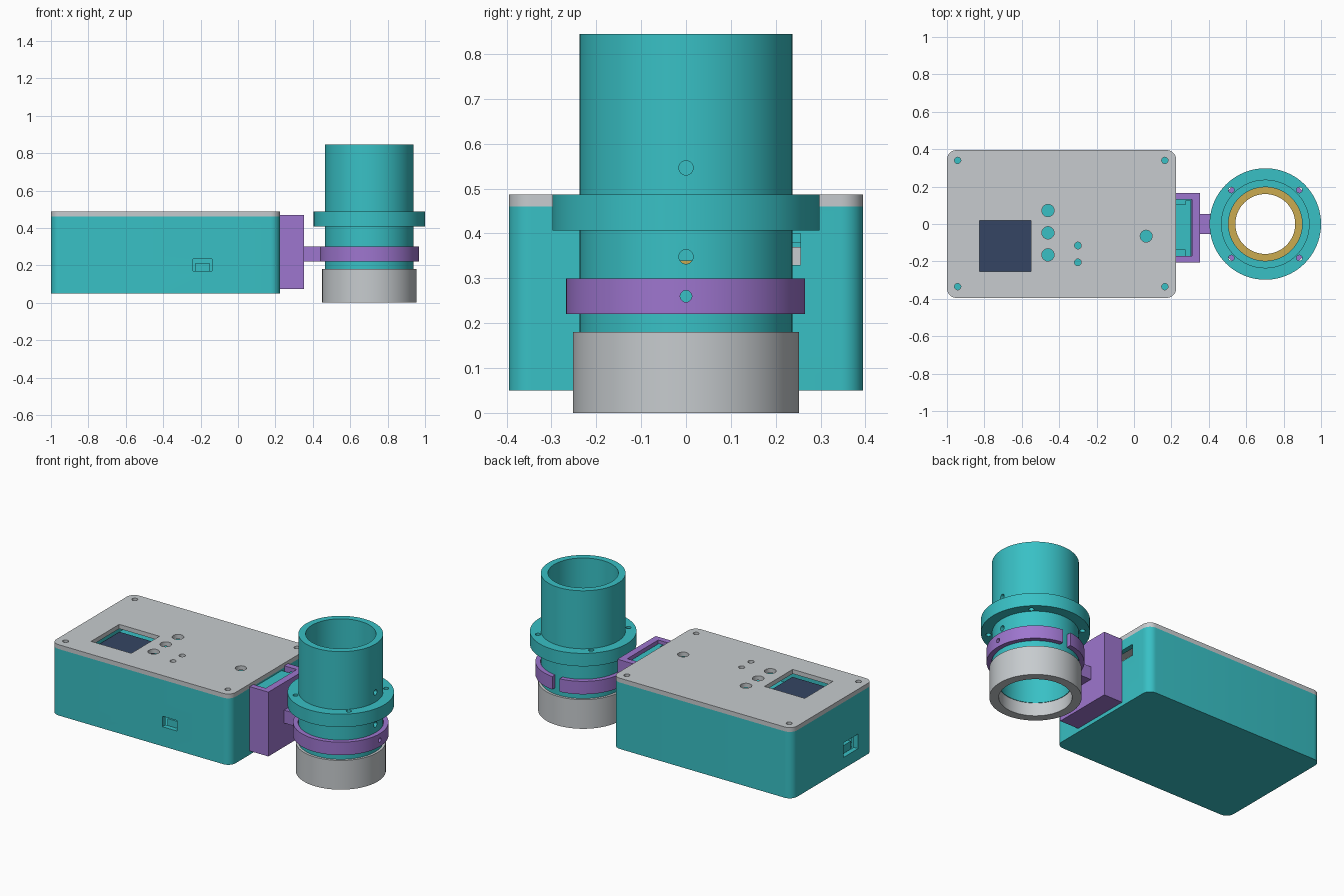
import bpy, bmesh, math
from mathutils import Matrix, Vector

cube = bpy.data.objects.get("Cube")
if cube:
    bpy.data.objects.remove(cube, do_unlink=True)


def material(name, rgb):
    mat = bpy.data.materials.new(name)
    mat.use_nodes = True
    mat.diffuse_color = (*rgb, 1)
    mat.node_tree.nodes["Principled BSDF"].inputs["Base Color"].default_value = (*rgb, 1)
    return mat


TEAL = material("teal plastic", (.04, .53, .56))
GREY = material("light grey plastic", (.57, .6, .62))
PURPLE = material("purple plastic", (.34, .18, .62))
GOLD = material("gold ring", (.6, .41, .08))
NAVY = material("navy screen", (.035, .06, .125))


def finish(bm, name, mat):
    bmesh.ops.recalc_face_normals(bm, faces=bm.faces)
    mesh = bpy.data.meshes.new(name)
    bm.to_mesh(mesh)
    bm.free()
    mesh.materials.append(mat)
    obj = bpy.data.objects.new(name, mesh)
    bpy.context.collection.objects.link(obj)
    return obj


def box(name, mat, x, y, z, radius=0):
    """Box from (min, max) ranges, with optional rounded vertical corners."""
    bm = bmesh.new()
    bmesh.ops.create_cube(bm, size=1)
    for v in bm.verts:
        v.co = Vector([a + (b - a) * (c + .5) for (a, b), c in zip((x, y, z), v.co)])
    if radius:
        upright = [e for e in bm.edges if abs(e.verts[0].co.z - e.verts[1].co.z) > .01]
        bmesh.ops.bevel(bm, geom=upright, offset=radius, segments=8, profile=.5, affect='EDGES')
    return finish(bm, name, mat)


def rod(center, radius, depth, axis='Z', name="cutter", mat=TEAL):
    bm = bmesh.new()
    turn = Matrix.Rotation(math.pi / 2, 4, 'Y') if axis == 'X' else Matrix()
    bmesh.ops.create_cone(bm, cap_ends=True, segments=24, radius1=radius, radius2=radius,
                          depth=depth, matrix=Matrix.Translation(center) @ turn)
    return finish(bm, name, mat)


def lathe(name, mat, profile):
    """Revolve a closed (radius, height) profile about the tube axis."""
    bm = bmesh.new()
    verts = [bm.verts.new((AXIS + r, 0, z)) for r, z in profile]
    edges = [bm.edges.new((v, verts[i - 1])) for i, v in enumerate(verts)]
    bmesh.ops.spin(bm, geom=verts + edges, cent=(AXIS, 0, 0), axis=(0, 0, 1),
                   angle=math.tau, steps=80, use_duplicate=False)
    bmesh.ops.remove_doubles(bm, verts=bm.verts, dist=.0002)
    return finish(bm, name, mat)


def cut(obj, *cutters):
    """Subtract the cutters, then discard them."""
    for c in cutters:
        mod = obj.modifiers.new("cut", 'BOOLEAN')
        mod.operation, mod.solver, mod.object = 'DIFFERENCE', 'EXACT', c
    bpy.context.view_layer.update()
    graph = bpy.context.evaluated_depsgraph_get()
    mesh = bpy.data.meshes.new_from_object(obj.evaluated_get(graph))
    obj.modifiers.clear()
    obj.data = mesh
    for c in cutters:
        bpy.data.objects.remove(c, do_unlink=True)


def void(x, y, z, radius=0):
    return box("cutter", TEAL, x, y, z, radius)


AXIS = .702
LEFT, RIGHT, HALF = -1, .225, .395
FLOOR, RIM, TOP = .05, .46, .487
WALL = .03
SCREWS = [(x, y) for x in (-.943, .165) for y in (-.335, .34)]

# Hollow case with a port on the front, one on the end and a switch slot
case = box("case", TEAL, (LEFT, RIGHT), (-HALF, HALF), (FLOOR, RIM), .05)
cut(case,
    void((LEFT + WALL, RIGHT - WALL), (WALL - HALF, HALF - WALL), (FLOOR + WALL, .6), .03),
    void((-.24, -.14), (-.5, -.3), (.17, .235)),
    void((-1.1, -.9), (-.25, -.11), (.12, .21)),
    void((.15, .3), (.1, .255), (.33, .4)))
for x, y in SCREWS:
    rod((x, y, .25), .04, .4, name="screw_post")
box("end_connector", TEAL, (-.965, -.85), (-.23, -.13), (.08, .165))
box("front_connector", TEAL, (-.23, -.15), (-.36, -.28), (.08, .21))
box("switch_body", GREY, (.1, .185), (.1, .256), (.3, .37))

# Lid with screen window, button holes and screw holes
lid = box("lid", GREY, (LEFT, RIGHT), (-HALF, HALF), (RIM, TOP), .05)
holes = [(x, y, .017) for x, y in SCREWS]
holes += [(-.46, y, .033) for y in (.072, -.047, -.165)]
holes += [(-.3, y, .018) for y in (-.115, -.205)]
holes.append((.065, -.065, .032))
cut(lid, void((-.825, -.55), (-.255, .02), (.4, .6)),
    *[rod((x, y, TOP), r, .2) for x, y, r in holes])
box("screen", NAVY, (-.825, -.548), (-.255, .022), (.4, .44))
box("circuit_board", TEAL, (-.9, .15), (-.28, .28), (.36, .38))

# Slide-on bracket, open at the top, holding the rail fixed to the case
bracket = box("bracket", PURPLE, (RIGHT, .352), (-.207, .167), (.073, .47))
cut(bracket, void((.2, .31), (-.172, .13), (.1, .6)))
box("rail_neck", TEAL, (RIGHT, .28), (-.14, .105), (.1, .45))
box("rail_flange", TEAL, (.275, .305), (-.17, .125), (.1, .45))
box("rail_base", TEAL, (RIGHT, .308), (-.172, .13), (.1, .41))
box("bracket_arm", PURPLE, (.35, .455), (-.053, .053), (.22, .3))

# Split clamp ring around the tube
clamp = lathe("clamp_ring", PURPLE, [(.239, .22), (.267, .22), (.267, .3), (.239, .3)])
cut(clamp, void((AXIS - .025, AXIS + .025), (.1, .4), (.2, .4)),
    rod((AXIS + .25, 0, .26), .013, .1, 'X'))

# Tube with a flange, side holes and flange bolt holes
tube = lathe("tube", TEAL, [(.197, .08), (.237, .08), (.237, .407), (.298, .407),
                            (.298, TOP), (.237, TOP), (.237, .845), (.197, .845)])
bolts = []
for k in range(4):
    a = math.pi / 4 + k * math.pi / 2
    bolts.append(rod((AXIS + .257 * math.cos(a), .257 * math.sin(a), .45), .015, .2))
cut(tube, *bolts, *[rod((AXIS + .22, 0, z), .016, .12, 'X') for z in (.348, .546)])
lathe("inner_ring", GOLD, [(.16, .3), (.199, .3), (.199, .34), (.16, .34)])

# Cap at the foot of the tube
lathe("foot_cap", GREY, [(.2, 0), (.252, 0), (.252, .18), (.235, .18), (.235, .082), (.2, .082)])

# Smooth round walls while keeping edges crisp
bpy.ops.object.select_all(action='DESELECT')
for obj in bpy.context.collection.objects:
    if obj.type == 'MESH':
        obj.select_set(True)
        bpy.context.view_layer.objects.active = obj
bpy.ops.object.shade_smooth_by_angle(angle=math.radians(30))
